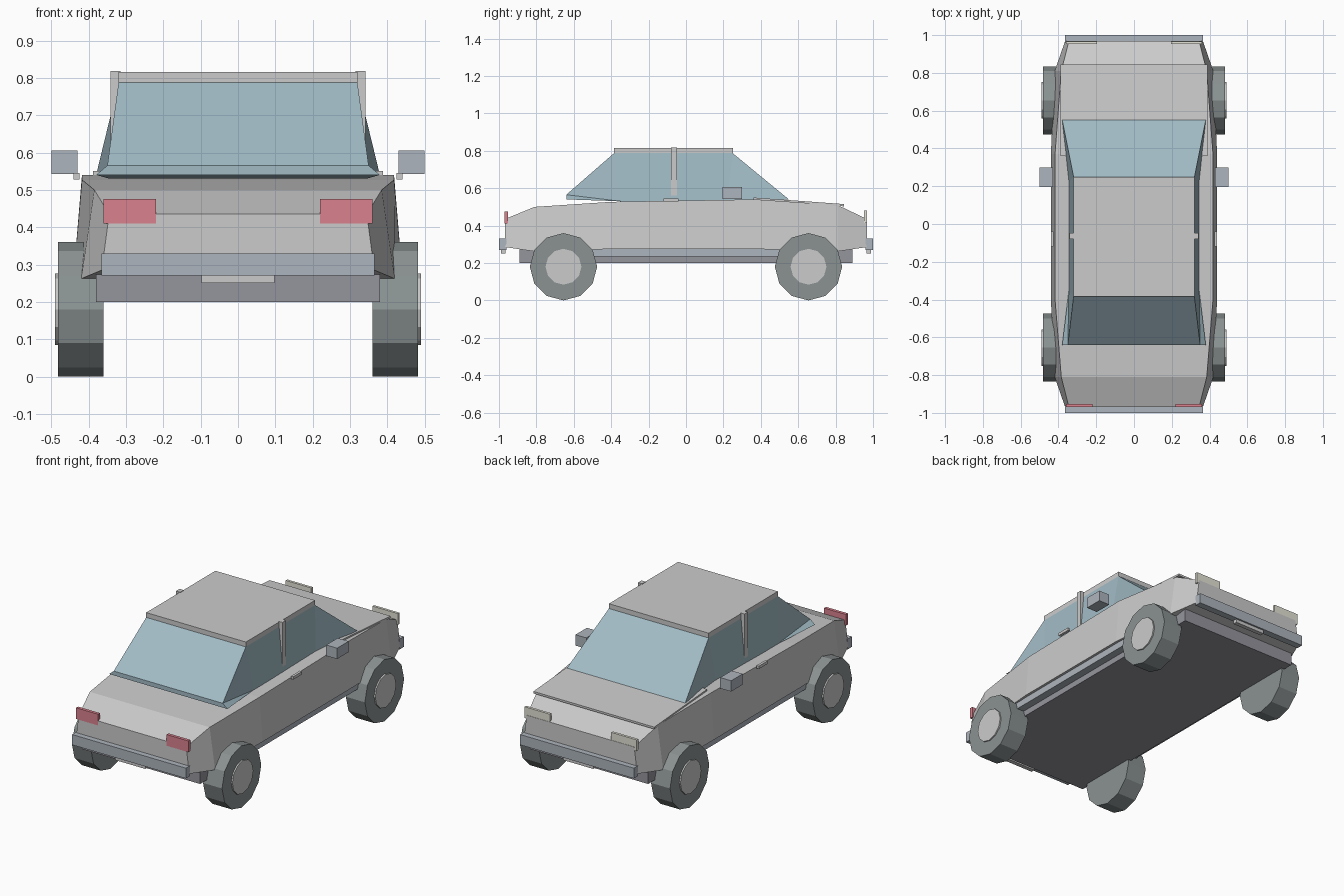
import bpy, math

if "Cube" in bpy.data.objects:
    bpy.data.objects.remove(bpy.data.objects["Cube"])


def mat(name, r, g, b):
    m = bpy.data.materials.new(name)
    m.diffuse_color = (r, g, b, 1)
    m.use_nodes = True
    m.node_tree.nodes["Principled BSDF"].inputs["Base Color"].default_value = m.diffuse_color
    return m


GLASS = mat("glass", .36, .5, .56)
TRIM = mat("trim", .42, .46, .51)
DARK = mat("underside", .3, .3, .34)
TYRE = mat("rubber", .26, .29, .29)
RED = mat("red_lens", .7, .22, .27)
CREAM = mat("clear_lens", .78, .77, .68)


def mesh(name, verts, faces, m=None):
    me = bpy.data.meshes.new(name)
    me.from_pydata(verts, [], faces)
    ob = bpy.data.objects.new(name, me)
    bpy.context.collection.objects.link(ob)
    if m:
        me.materials.append(m)
    return ob


def prism(name, x0, x1, profile, m=None):
    """Extrude a counter-clockwise (y, z) profile along x."""
    n = len(profile)
    verts = [(x, y, z) for x in (x0, x1) for y, z in profile]
    faces = [tuple(range(n))[::-1], tuple(range(n, 2 * n))]
    faces += [(i, (i + 1) % n, n + (i + 1) % n, n + i) for i in range(n)]
    return mesh(name, verts, faces, m)


def box(name, x0, x1, y0, y1, z0, z1, m=None):
    return prism(name, x0, x1, [(y0, z0), (y1, z0), (y1, z1), (y0, z1)], m)


def disc(name, x0, x1, y, z, r, n, m=None):
    pts = [(y + r * math.sin(-2 * math.pi * i / n), z + r * math.cos(2 * math.pi * i / n))
           for i in range(n)]
    return prism(name, x0, x1, pts, m)


# Lower body lofted along y: (y, half width low, z low, half width top, z top)
sections = [(-.968, .365, .285, .345, .435), (-.81, .42, .262, .385, .50),
            (-.40, .44, .275, .418, .527), (.37, .44, .275, .418, .54),
            (.81, .42, .262, .385, .51), (.968, .365, .285, .345, .435)]
verts, faces = [], [(0, 1, 2, 3), (23, 22, 21, 20)]
for y, xb, zb, xt, zt in sections:
    verts += [(-xb, y, zb), (xb, y, zb), (xt, y, zt), (-xt, y, zt)]
for s in range(0, 20, 4):
    for k in range(4):
        j = (k + 1) % 4
        faces.append((s + k, s + 4 + k, s + 4 + j, s + j))
mesh("body", verts, faces)

# Glass cabin, right half then mirrored
half = [(.38, -.64, .54), (.345, -.35, .53), (.345, .22, .53), (.38, .55, .54),
        (.35, -.64, .565), (.32, -.385, .787), (.32, .25, .787)]
verts = half + [(-x, y, z) for x, y, z in half]
side = [(0, 1, 4), (4, 1, 5), (1, 2, 6, 5), (2, 3, 6)]
faces = side + [tuple(i + 7 for i in reversed(f)) for f in side]
faces += [(7, 0, 4, 11), (11, 4, 5, 12), (3, 10, 13, 6), (5, 6, 13, 12),
          (0, 7, 8, 1), (1, 8, 9, 2), (2, 9, 10, 3)]
mesh("cabin_glass", verts, faces, GLASS)

# Roof and bonnet panels
box("roof", -.32, .32, -.385, .25, .785, .815)
prism("bonnet", -.388, .388, [(.36, .53), (.845, .503), (.845, .515), (.36, .55)])

# Floor pan and sills
box("floor_pan", -.38, .38, -.89, .89, .20, .285, DARK)
box("sill", -.425, .425, -.50, .50, .235, .278, TRIM)

# Bumpers and plates at both ends
for s, end in ((-1, "rear"), (1, "front")):
    ya, yb = sorted((s * .96, s * 1.0))
    box(end + "_bumper", -.365, .365, ya, yb, .27, .33, TRIM)
    ya, yb = sorted((s * .965, s * .99))
    box(end + "_plate", -.098, .098, ya, yb, .25, .285)

# Parts repeated on each side
for s, tag in ((-1, "left"), (1, "right")):
    def sbox(name, xa, xb, *rest):
        a, b = sorted((s * xa, s * xb))
        return box(tag + name, a, b, *rest)

    sbox("_tail_light", .22, .36, -.97, -.952, .41, .475, RED)
    sbox("_head_light", .197, .36, .952, .967, .415, .48, CREAM)
    sbox("_mirror", .43, .5, .195, .30, .543, .606, TRIM)
    sbox("_door_handle", .425, .44, -.12, -.04, .528, .545)
    sbox("_door_pillar", .315, .342, -.08, -.048, .52, .818)
    # Wheels with hub caps
    for y, end in ((-.655, "_rear"), (.655, "_front")):
        a, b = sorted((s * .36, s * .482))
        disc(tag + end + "_tyre", a, b, y, .18, .18, 12, TYRE)
        a, b = sorted((s * .45, s * .49))
        disc(tag + end + "_hub", a, b, y, .18, .096, 12)
